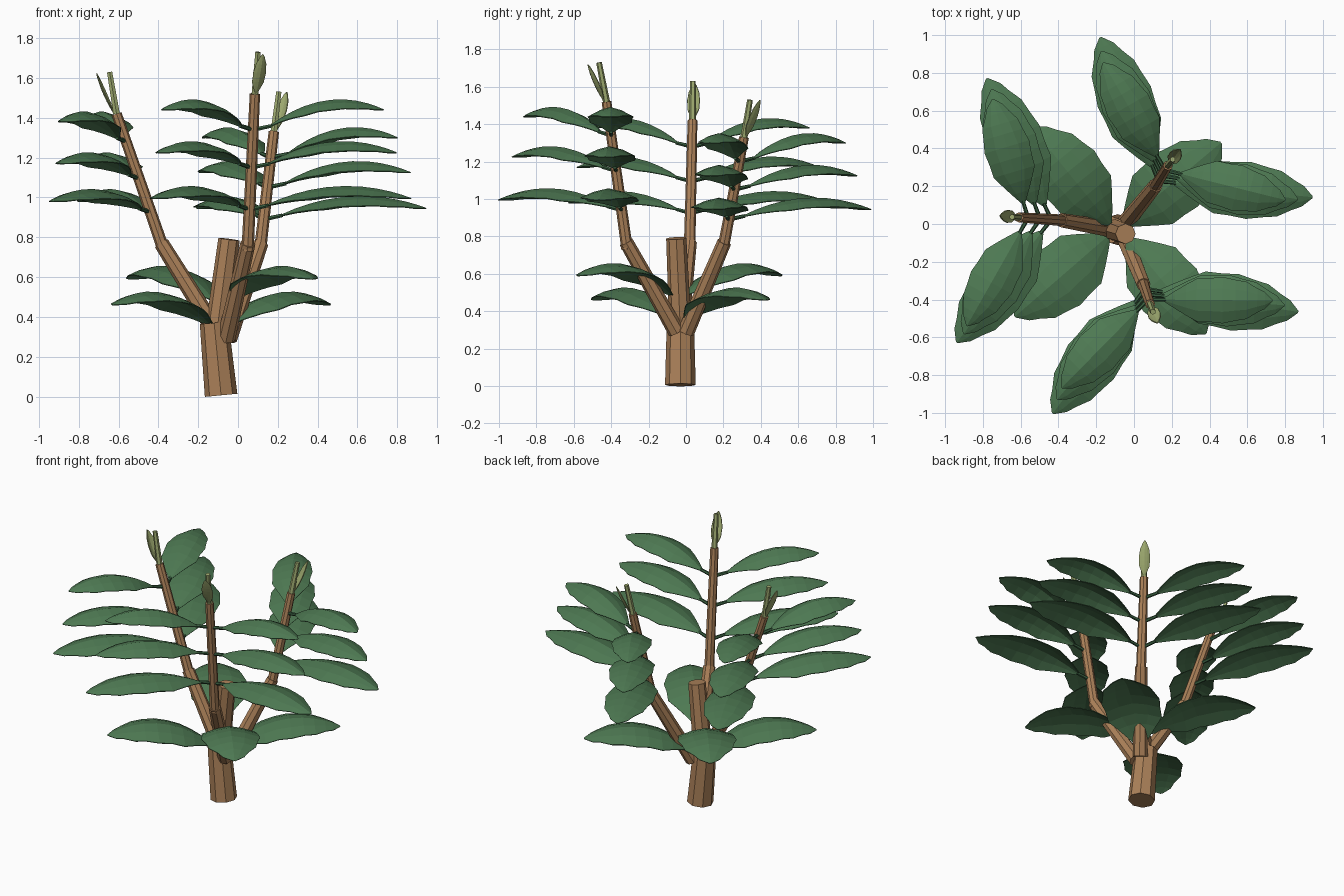
import bpy, bmesh, math
from mathutils import Vector

if "Cube" in bpy.data.objects:
    bpy.data.objects.remove(bpy.data.objects["Cube"])


def material(name, rgb):
    m = bpy.data.materials.new(name)
    m.diffuse_color = (*rgb, 1)
    m.use_nodes = True
    m.node_tree.nodes["Principled BSDF"].inputs["Base Color"].default_value = m.diffuse_color
    return m


WOOD = material("wood", (0.41, 0.22, 0.10))
LEAF = material("leaf_green", (0.075, 0.19, 0.085))
STALK = material("stalk_green", (0.04, 0.11, 0.05))
BUD = material("bud_green", (0.34, 0.40, 0.16))


def finish(name, bm, mat):
    bmesh.ops.recalc_face_normals(bm, faces=bm.faces)
    me = bpy.data.meshes.new(name)
    bm.to_mesh(me)
    bm.free()
    me.materials.append(mat)
    ob = bpy.data.objects.new(name, me)
    bpy.context.collection.objects.link(ob)
    return ob


def limb(name, a, b, r1, r2, mat, sides=8):
    """Tapered faceted cylinder from point a to point b."""
    a, b = Vector(a), Vector(b)
    d = b - a
    bm = bmesh.new()
    bmesh.ops.create_cone(bm, cap_ends=True, segments=sides, radius1=r1,
                          radius2=r2, depth=d.length)
    rot = Vector((0, 0, 1)).rotation_difference(d).to_matrix()
    mid = (a + b) / 2
    for v in bm.verts:
        v.co = rot @ v.co + mid
    return finish(name, bm, mat)


# slightly wavy blade outline: position along the blade, share of the half width
OUTLINE = [(0, 0.08), (0.1, 0.38), (0.2, 0.66), (0.3, 0.92), (0.42, 0.94),
           (0.54, 1.0), (0.66, 0.88), (0.76, 0.80), (0.86, 0.52), (0.93, 0.36),
           (1, 0.03)]


def blade(name, base, along, side, up, length, half, peak, tip, droop, mat):
    """Arched leaf blade whose midrib rises to peak and falls back to tip."""
    a = 2 * peak + 2 * math.sqrt(max(peak * peak - peak * tip, 0))
    b = a - tip
    bm = bmesh.new()
    rows = []
    for s, w in OUTLINE:
        row = []
        for k in (-1, -0.5, 0, 0.5, 1):
            h = a * s - b * s * s - droop * w * abs(k) ** 1.5
            row.append(bm.verts.new(base + along * (s * length)
                                    + side * (k * w * half) + up * h))
        rows.append(row)
    for r, q in zip(rows, rows[1:]):
        for i in range(4):
            bm.faces.new((r[i], r[i + 1], q[i + 1], q[i]))
    ob = finish(name, bm, mat)
    mod = ob.modifiers.new("thickness", 'SOLIDIFY')
    mod.thickness = 0.005
    mod.offset = 0
    return ob


def leaf(name, node, az, reach, half, peak, tip, stalk):
    """Short stalk plus blade; reach is the level distance from node to tip."""
    az = math.radians(az)
    along = Vector((math.cos(az), math.sin(az), 0))
    side = Vector((-along.y, along.x, 0))
    up = Vector((0, 0, 1))
    lift = 0.02 if stalk > 0.05 else 0
    base = node + along * stalk + up * lift
    if lift:
        limb(name + "_stalk", node, base + along * 0.01, 0.012, 0.010, STALK, 6)
    blade(name, base, along, side, up, reach - stalk, half,
          peak - lift, tip - lift, 0.05, LEAF)


# trunk and its sawn-off upper piece
limb("trunk", (-0.085, -0.03, 0.006), (-0.12, -0.03, 0.37), 0.082, 0.072, WOOD)
limb("trunk_stub", (-0.11, -0.03, 0.30), (-0.045, -0.052, 0.79), 0.060, 0.054, WOOD)

# two crossed pairs of large leaves on the trunk: base, then tip in plan
TRUNK_LEAVES = [((-0.10, -0.03, 0.36), (-0.63, -0.49)), ((-0.09, -0.03, 0.36), (0.46, 0.43)),
                ((-0.10, -0.035, 0.49), (-0.54, 0.51)), ((-0.06, -0.045, 0.49), (0.38, -0.58))]
for i, (base, (tx, ty)) in enumerate(TRUNK_LEAVES):
    node = Vector(base)
    d = Vector((tx, ty, node.z)) - node
    leaf(f"trunk_leaf_{i}", node, math.degrees(math.atan2(d.y, d.x)), d.length,
         0.18, 0.165, 0.10, 0.045)

# branches: foot, elbow, top of wood, tip of green shoot, outward angle, leaf heights
BRANCHES = {
    "left": ((-0.10, -0.03, 0.31), (-0.385, 0.02, 0.77), (-0.61, 0.035, 1.42),
             (-0.645, 0.037, 1.63), 173.5, (0.925, 1.095, 1.28)),
    "back": ((-0.05, 0.0, 0.29), (0.115, 0.205, 0.77), (0.18, 0.31, 1.33),
             (0.205, 0.342, 1.53), 53, (0.89, 1.05, 1.20)),
    "front": ((-0.06, -0.05, 0.29), (0.05, -0.32, 0.77), (0.085, -0.425, 1.52),
              (0.10, -0.465, 1.73), -67.5, (0.94, 1.15, 1.34)),
}
TIERS = [(0.82, 59, 0.15, 0.115, 0.055), (0.73, 63, 0.135, 0.13, 0.075),
         (0.655, 67, 0.122, 0.15, 0.10)]

for side_name, (foot, elbow, top, tip, out, heights) in BRANCHES.items():
    foot, elbow, top, tip = map(Vector, (foot, elbow, top, tip))
    limb(f"{side_name}_branch_lower", foot, elbow, 0.046, 0.038, WOOD)
    start = elbow - (top - elbow) * 0.05
    limb(f"{side_name}_branch_upper", start, top, 0.031, 0.026, WOOD)
    limb(f"{side_name}_shoot", top, tip, 0.019, 0.015, BUD, 6)

    # young leaf hugging the outer side of the shoot
    o = math.radians(out)
    outward = Vector((math.cos(o), math.sin(o), 0))
    across = Vector((-outward.y, outward.x, 0))
    grow = ((tip - top).normalized() + outward * 0.2).normalized()
    blade(f"{side_name}_bud_leaf", top + outward * 0.012, grow, across, outward,
          0.215, 0.034, 0.018, 0.014, 0.012, BUD)

    # opposite leaf pairs, longest at the bottom
    for n, (z, (reach, spread, half, peak, drop)) in enumerate(zip(heights, TIERS)):
        node = elbow.lerp(top, (z - elbow.z) / (top.z - elbow.z))
        for tag, sgn in (("a", 1), ("b", -1)):
            leaf(f"{side_name}_leaf_{n}{tag}", node, out + sgn * spread,
                 reach, half, peak, drop, 0.085)
